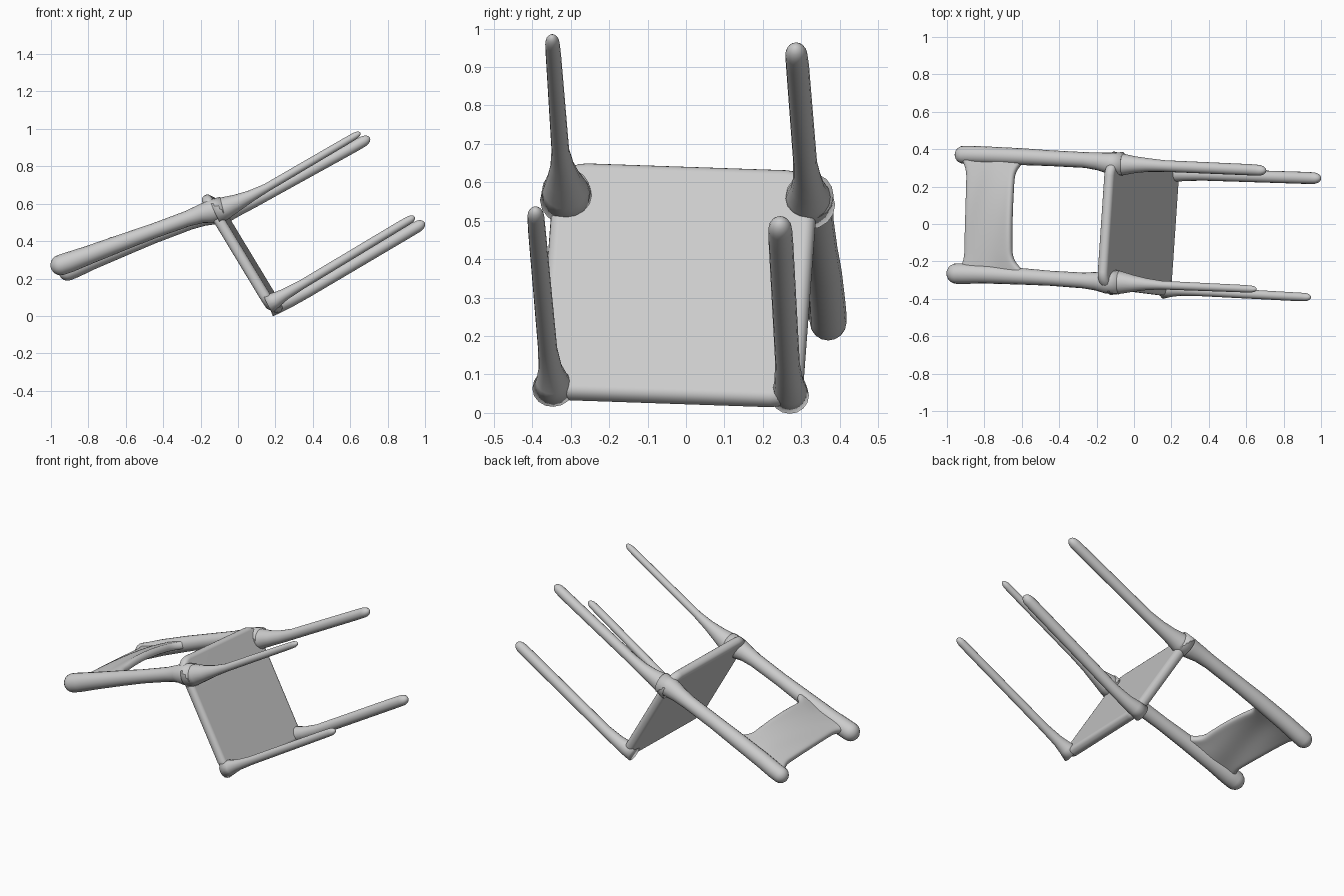
import bpy, bmesh, math
from mathutils import Vector, Matrix

if "Cube" in bpy.data.objects:
    bpy.data.objects.remove(bpy.data.objects["Cube"], do_unlink=True)

# One matt grey for the whole chair
grey = bpy.data.materials.new("light grey")
grey.use_nodes = True
GREY = (0.6, 0.6, 0.6, 1)
grey.diffuse_color = GREY
grey.node_tree.nodes["Principled BSDF"].inputs["Base Color"].default_value = GREY


def add_object(name, bm):
    bmesh.ops.recalc_face_normals(bm, faces=bm.faces)
    for f in bm.faces:
        f.smooth = True
    mesh = bpy.data.meshes.new(name)
    bm.to_mesh(mesh)
    bm.free()
    mesh.materials.append(grey)
    obj = bpy.data.objects.new(name, mesh)
    bpy.context.collection.objects.link(obj)
    return obj


def tube(name, points, tip_stretch=1.0, sides=16):
    """Round bar through (x, y, z, radius) points; the last point is the rounded tip."""
    pts = [(Vector(p[:3]), p[3]) for p in points]
    tip, r = pts[-1]
    d = (tip - pts[-2][0]).normalized()
    cap = r * tip_stretch
    centre = tip - d * cap
    rings = pts[:-1]
    for k in range(6):
        a = math.radians(k * 17)
        rings.append((centre + d * cap * math.sin(a), r * math.cos(a)))
    bm = bmesh.new()
    loops = []
    for i, (c, rad) in enumerate(rings):
        t = (rings[min(i + 1, len(rings) - 1)][0] - rings[max(i - 1, 0)][0]).normalized()
        e1 = t.cross(Vector((0, 1, 0))).normalized()
        e2 = t.cross(e1)
        loops.append([bm.verts.new(c + rad * (e1 * math.cos(a) + e2 * math.sin(a)))
                      for a in (2 * math.pi * j / sides for j in range(sides))])
    for a, b in zip(loops, loops[1:]):
        for j in range(sides):
            k = (j + 1) % sides
            bm.faces.new((a[j], a[k], b[k], b[j]))
    bm.faces.new(loops[0])
    bm.faces.new(loops[-1])
    return add_object(name, bm)


# Chair axes: the legs point along leg_dir, the seat is square to them
leg_dir = Vector((0.855, -0.04, 0.52)).normalized()
side = Vector((0.05, 1, -0.045))
side = (side - leg_dir * side.dot(leg_dir)).normalized()
rear = leg_dir.cross(side)

# Seat: slab with round corners and a soft rim
bm = bmesh.new()
bmesh.ops.create_cube(bm, size=1, matrix=Matrix.Diagonal((0.69, 0.71, 0.058, 1)))
corners = [e for e in bm.edges if abs(e.verts[0].co.z - e.verts[1].co.z) > 0.01]
bmesh.ops.bevel(bm, geom=corners, offset=0.085, segments=6, profile=0.5, affect='EDGES')
rim = [e for e in bm.edges if abs(e.verts[0].co.z - e.verts[1].co.z) < 0.001]
bmesh.ops.bevel(bm, geom=rim, offset=0.026, segments=4, profile=0.5, affect='EDGES')
frame = Matrix((side, rear, leg_dir)).transposed().to_4x4()
frame.translation = (0.022, -0.02, 0.332)
bm.transform(frame)
seat = add_object("seat", bm)
seat.modifiers.new("flat faces", 'WEIGHTED_NORMAL')

# Legs, flared where they meet the seat
tube("lower_right_leg", [(0.16, -0.345, 0.065, 0.055), (0.2, -0.348, 0.085, 0.042),
                         (0.25, -0.353, 0.115, 0.031), (0.34, -0.36, 0.167, 0.025),
                         (0.85, -0.388, 0.474, 0.023), (0.945, -0.392, 0.53, 0.022)], 1.8)
tube("lower_left_leg", [(0.17, 0.27, 0.045, 0.05), (0.22, 0.27, 0.062, 0.044),
                        (0.28, 0.267, 0.085, 0.037), (0.37, 0.264, 0.13, 0.032),
                        (0.9, 0.247, 0.443, 0.032), (0.998, 0.244, 0.5, 0.031)], 1.5)
tube("upper_right_leg", [(-0.12, -0.31, 0.555, 0.07), (-0.06, -0.314, 0.582, 0.058),
                         (0.0, -0.318, 0.608, 0.044), (0.07, -0.322, 0.642, 0.031),
                         (0.15, -0.327, 0.684, 0.023), (0.57, -0.345, 0.93, 0.02),
                         (0.655, -0.349, 0.98, 0.019)], 2.2)
tube("upper_left_leg", [(-0.11, 0.32, 0.54, 0.068), (-0.05, 0.318, 0.565, 0.056),
                        (0.01, 0.317, 0.585, 0.044), (0.08, 0.315, 0.613, 0.036),
                        (0.16, 0.31, 0.652, 0.031), (0.62, 0.29, 0.905, 0.03),
                        (0.705, 0.285, 0.953, 0.029)], 1.6)

# Backrest posts, thickening toward their ends
right_post = [(-0.08, -0.312, 0.575, 0.064), (-0.15, -0.31, 0.557, 0.062),
              (-0.2, -0.306, 0.545, 0.05), (-0.27, -0.302, 0.52, 0.042),
              (-0.45, -0.29, 0.455, 0.04), (-0.6, -0.28, 0.4, 0.044),
              (-0.8, -0.268, 0.325, 0.05), (-0.9, -0.265, 0.288, 0.055),
              (-1.0, -0.265, 0.255, 0.055)]
left_post = [(-0.06, 0.322, 0.565, 0.062), (-0.13, 0.325, 0.547, 0.058),
             (-0.19, 0.335, 0.528, 0.048), (-0.26, 0.342, 0.502, 0.042),
             (-0.45, 0.352, 0.43, 0.042), (-0.6, 0.36, 0.37, 0.045),
             (-0.78, 0.367, 0.295, 0.047), (-0.87, 0.37, 0.253, 0.048),
             (-0.955, 0.37, 0.218, 0.048)]
tube("right_back_post", right_post)
tube("left_back_post", left_post)

# Backrest panel: slightly bowed slat flaring into both posts
bm = bmesh.new()
NU, NV = 18, 8
right_end, left_end = Vector((-0.77, -0.27, 0.337)), Vector((-0.755, 0.367, 0.308))
along = Vector((-0.935, 0.01, -0.355))
grid = []
for i in range(NU + 1):
    u = i / NU
    w = abs(2 * u - 1)
    flare = max(0, (w - 0.65) / 0.35) ** 2
    inner, outer = -0.135 - 0.09 * flare, 0.145 + 0.05 * flare
    row = []
    for j in range(NV + 1):
        v = j / NV
        p = right_end.lerp(left_end, u) + along * (inner + (outer - inner) * v)
        bow = (1 - w * w) * (0.04 - 0.03 * v) + 0.004 * math.sin(9 * v + 5 * u)
        row.append(bm.verts.new(p + Vector((-0.355, 0, 0.935)) * bow))
    grid.append(row)
for a, b in zip(grid, grid[1:]):
    for j in range(NV):
        bm.faces.new((a[j], a[j + 1], b[j + 1], b[j]))
panel = add_object("backrest_panel", bm)
solid = panel.modifiers.new("thickness", 'SOLIDIFY')
solid.thickness = 0.045
solid.offset = 0
soft = panel.modifiers.new("soft edges", 'SUBSURF')
soft.levels = soft.render_levels = 2
